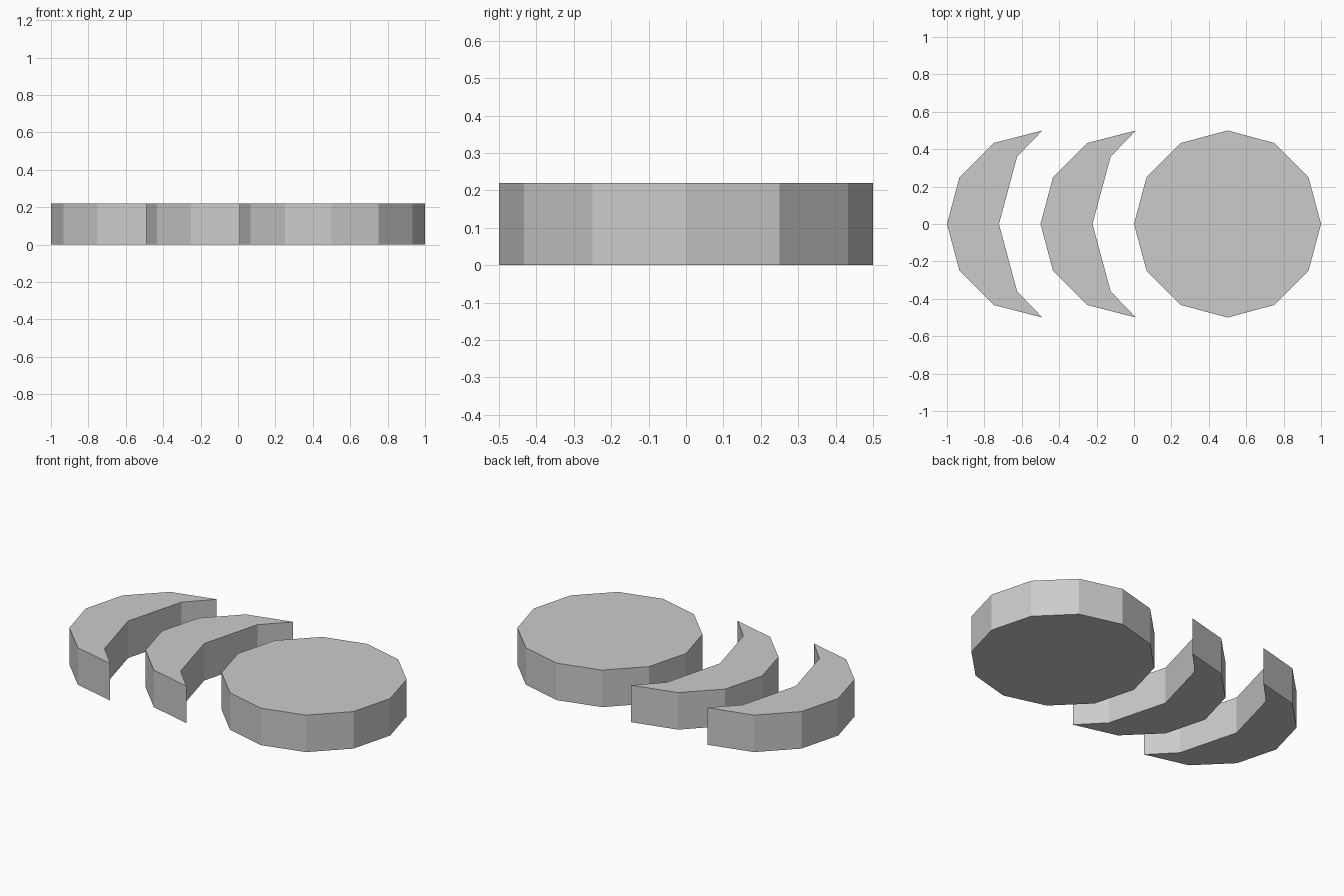
import bpy, bmesh
from math import cos, sin, radians

if "Cube" in bpy.data.objects:
    bpy.data.objects.remove(bpy.data.objects["Cube"])

HEIGHT = 0.22
R = 0.5


def prism(name, outline, x):
    """Extrude a flat outline upward from the ground."""
    bm = bmesh.new()
    face = bm.faces.new([bm.verts.new((px, py, 0)) for px, py in outline])
    top = bmesh.ops.extrude_face_region(bm, geom=[face], use_keep_orig=True)
    moved = [v for v in top["geom"] if isinstance(v, bmesh.types.BMVert)]
    bmesh.ops.translate(bm, verts=moved, vec=(0, 0, HEIGHT))
    bmesh.ops.recalc_face_normals(bm, faces=bm.faces)
    mesh = bpy.data.meshes.new(name)
    bm.to_mesh(mesh)
    bm.free()
    obj = bpy.data.objects.new(name, mesh)
    obj.location.x = x
    bpy.context.collection.objects.link(obj)


def arc(start, end):
    return [(R * cos(radians(a)), R * sin(radians(a))) for a in range(start, end, 30)]


# Full twelve-sided disc
prism("disc", arc(0, 360), 0.5)

# Crescents: outer arc, pointed tips, shallow inner edge
crescent = [(0.01, 0.5)] + arc(120, 270) + [
    (0.01, -0.5), (-0.125, -0.36), (-0.222, 0), (-0.125, 0.36)]
for name, x in (("left_crescent", -0.5), ("middle_crescent", 0.0)):
    prism(name, crescent, x)
